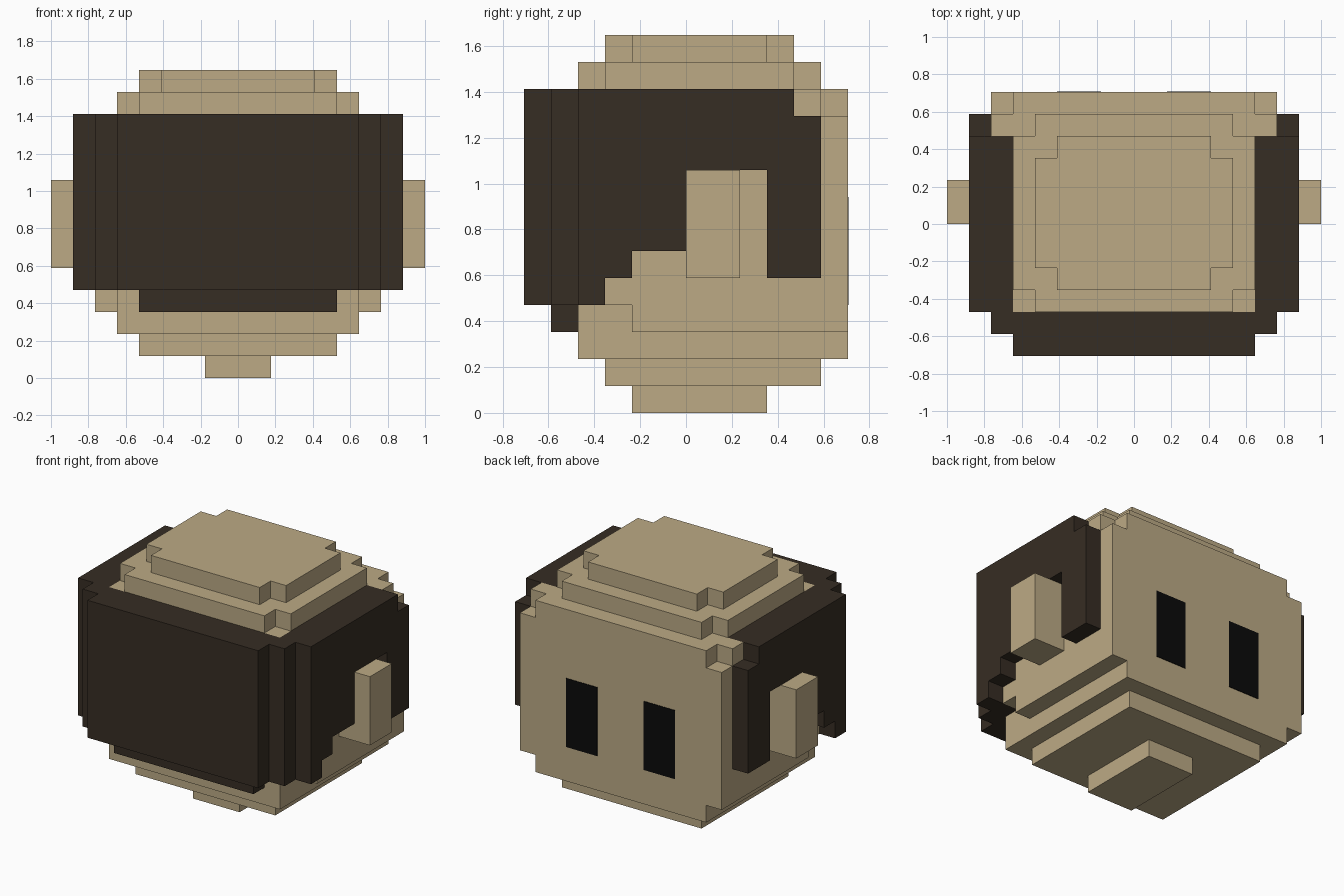
import bpy
import bmesh
from mathutils import Vector

cube = bpy.data.objects.get("Cube")
if cube:
    bpy.data.objects.remove(cube, do_unlink=True)

U = 2 / 17  # size of one block; all dimensions below are in blocks


def material(name, rgb):
    m = bpy.data.materials.new(name)
    m.use_nodes = True
    m.diffuse_color = (*rgb, 1)
    bsdf = next(n for n in m.node_tree.nodes if n.type == 'BSDF_PRINCIPLED')
    bsdf.inputs["Base Color"].default_value = (*rgb, 1)
    bsdf.inputs["Roughness"].default_value = 0.9
    return m


SKIN = material("tan skin", (0.503, 0.402, 0.235))
HAIR = material("dark brown hair", (0.037, 0.026, 0.017))
EYE = material("black eye", (0.003, 0.003, 0.003))


def prism(name, outline, axis, lo, hi, mat):
    """Extrude a flat outline from lo to hi along x (outline y,z) or z (outline x,y)."""
    def place(a, b, h):
        return Vector((h, a, b) if axis == 'x' else (a, b, h)) * U

    bm = bmesh.new()
    base = bm.faces.new([bm.verts.new(place(a, b, lo)) for a, b in outline])
    top = bmesh.ops.extrude_face_region(bm, geom=[base])["geom"]
    bmesh.ops.translate(bm, verts=[v for v in top if isinstance(v, bmesh.types.BMVert)],
                        vec=place(0, 0, hi - lo))
    bmesh.ops.recalc_face_normals(bm, faces=bm.faces)
    mesh = bpy.data.meshes.new(name)
    bm.to_mesh(mesh)
    bm.free()
    mesh.materials.append(mat)
    obj = bpy.data.objects.new(name, mesh)
    bpy.context.collection.objects.link(obj)
    return obj


def box(name, x, y, z, mat):
    outline = [(x[0], y[0]), (x[1], y[0]), (x[1], y[1]), (x[0], y[1])]
    return prism(name, outline, 'z', z[0], z[1], mat)


def notched(name, w, y0, y1, z, mat):
    """Slab with one block cut from each corner."""
    half = [(w - 1, y0), (w - 1, y0 + 1), (w, y0 + 1), (w, y1 - 1), (w - 1, y1 - 1), (w - 1, y1)]
    return prism(name, half + [(-x, y) for x, y in reversed(half)], 'z', z[0], z[1], mat)


def pair(build, name, lo, hi, *args):
    """Build a part on the left (+x) and its mirror on the right."""
    build("left_" + name, (lo, hi), *args)
    build("right_" + name, (-hi, -lo), *args)


# Neck and stepped jaw
box("neck", (-1.5, 1.5), (-2, 3), (0, 1), SKIN)
box("chin", (-4.5, 4.5), (-3, 5), (1, 2), SKIN)
box("lower_jaw", (-5.5, 5.5), (-4, 6), (2, 3), SKIN)
prism("upper_jaw", [(-5.5, -4), (5.5, -4), (5.5, -2), (6.5, -2), (6.5, 6),
                    (-6.5, 6), (-6.5, -2), (-5.5, -2)], 'z', 3, 4, SKIN)

# Head and stepped crown
prism("head", [(-5.5, -4), (5.5, -4), (5.5, -3), (6.5, -3), (6.5, 6),
               (-6.5, 6), (-6.5, -3), (-5.5, -3)], 'z', 4, 11, SKIN)
box("forehead", (-5.5, 5.5), (-4, 6), (11, 12), SKIN)
pair(box, "temple", 5.5, 6.5, (4, 5), (11, 12), SKIN)
notched("lower_crown", 5.5, -4, 5, (12, 13), SKIN)
notched("upper_crown", 4.5, -3, 4, (13, 14), SKIN)

# Ears and eyes
pair(box, "ear", 6.5, 8.5, (0, 2), (5, 9), SKIN)
pair(box, "eye", 1.5, 3.5, (5.98, 6.03), (4, 8), EYE)

# Hair panels, layered outward
box("outer_hair_panel", (-5.5, 5.5), (-6, -5), (4, 12), HAIR)
box("inner_hair_panel", (-6.5, 6.5), (-5, -4), (4, 12), HAIR)
box("nape_hair", (-4.5, 4.5), (-5, -4), (3, 4), HAIR)
pair(box, "hair_corner", 5.5, 6.5, (-4, -3), (4, 12), HAIR)
pair(box, "top_hair_strip", 5.5, 6.5, (-3, 4), (11, 12), HAIR)

# Side hair with a stepped edge, an ear opening and a sideburn
SIDE = [(-4, 4), (-3, 4), (-3, 5), (-2, 5), (-2, 6), (0, 6), (0, 9), (3, 9),
        (3, 5), (5, 5), (5, 11), (4, 11), (4, 12), (-4, 12)]
pair(lambda name, x: prism(name, SIDE, 'x', x[0], x[1], HAIR), "side_hair", 6.5, 7.5)
